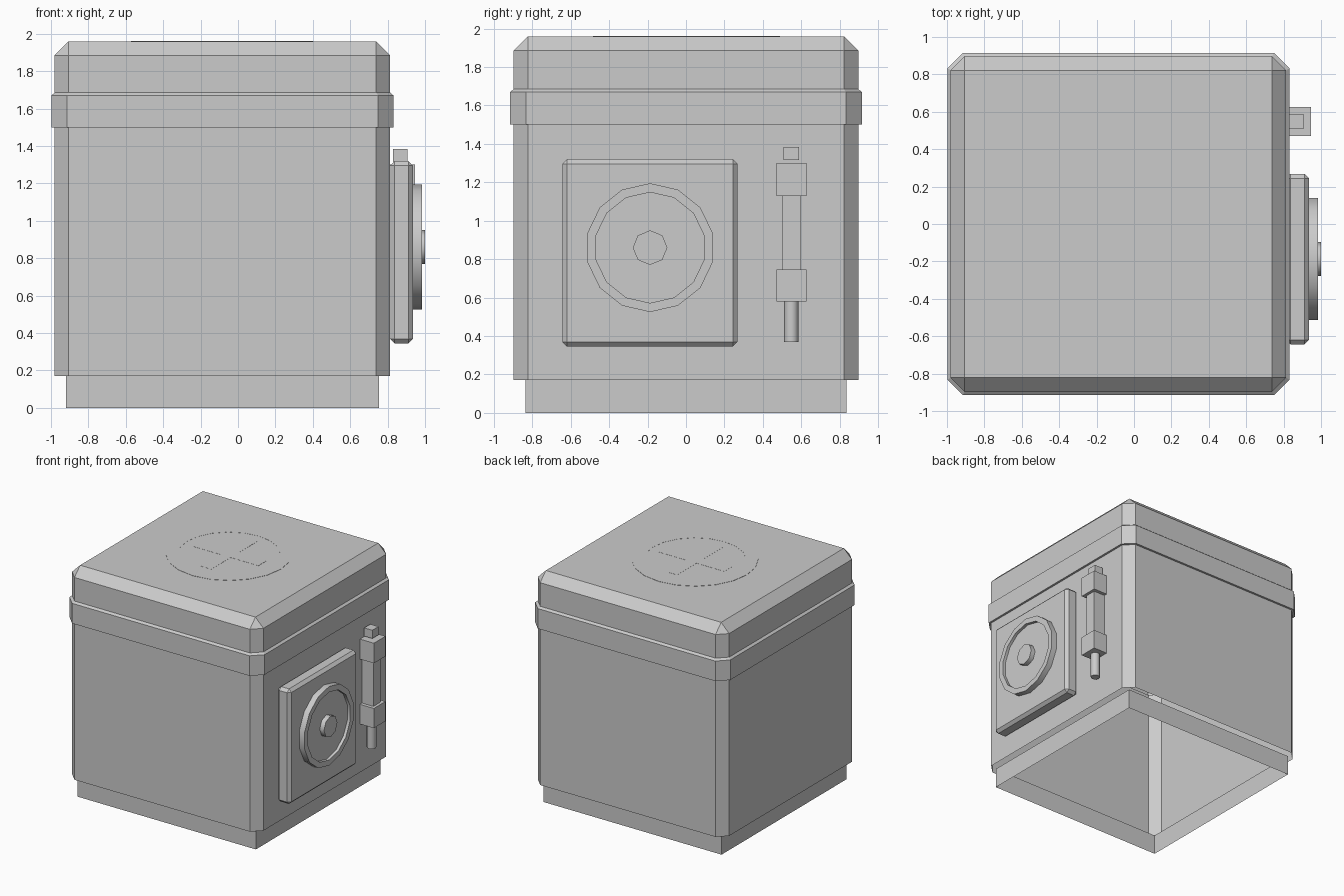
import bpy, bmesh, math
from mathutils import Matrix

if "Cube" in bpy.data.objects:
    bpy.data.objects.remove(bpy.data.objects["Cube"])

CX = -0.083          # centre of the safe body along x
WALL = 0.813         # outer face of the right-hand wall

grey = bpy.data.materials.new("grey_metal")
grey.diffuse_color = (0.6, 0.6, 0.6, 1)
grey.use_nodes = True
grey.node_tree.nodes["Principled BSDF"].inputs["Base Color"].default_value = grey.diffuse_color


def finish(name, bm, smooth=None):
    bmesh.ops.recalc_face_normals(bm, faces=bm.faces)
    me = bpy.data.meshes.new(name)
    bm.to_mesh(me)
    bm.free()
    me.materials.append(grey)
    ob = bpy.data.objects.new(name, me)
    bpy.context.collection.objects.link(ob)
    if smooth:
        bpy.ops.object.select_all(action='DESELECT')
        bpy.context.view_layer.objects.active = ob
        ob.select_set(True)
        bpy.ops.object.shade_smooth_by_angle(angle=math.radians(smooth))
    return ob


def box(name, x, y, z, bevel=0):
    bm = bmesh.new()
    bmesh.ops.create_cube(bm, size=1)
    for v in bm.verts:
        v.co = [r[0] + (c + 0.5) * (r[1] - r[0]) for c, r in zip(v.co, (x, y, z))]
    if bevel:
        bmesh.ops.bevel(bm, geom=bm.edges[:], offset=bevel, segments=1, affect='EDGES')
    return finish(name, bm)


def square_ring(bm, half, chamfer, z):
    """Square outline with cut corners."""
    a, b = half, half - chamfer
    pts = [(a, -b), (a, b), (b, a), (-b, a), (-a, b), (-a, -b), (-b, -a), (b, -a)]
    return [bm.verts.new((CX + x, y, z)) for x, y in pts]


def lathe(name, profile, sides, matrix, smooth):
    """Stack circles (radius, height) along local z and cap the last one."""
    bm = bmesh.new()
    rings = []
    for r, h in profile:
        rings.append([bm.verts.new((r * math.cos(i * math.tau / sides),
                                    r * math.sin(i * math.tau / sides), h))
                      for i in range(sides)])
    bridge(bm, rings)
    bm.faces.new(rings[-1])
    bm.transform(matrix)
    return finish(name, bm, smooth)


def bridge(bm, rings):
    for lo, hi in zip(rings, rings[1:]):
        n = len(lo)
        for i in range(n):
            j = (i + 1) % n
            bm.faces.new((lo[i], lo[j], hi[j], hi[i]))


# Body with raised band and bevelled lid, open underneath
bm = bmesh.new()
rings = [square_ring(bm, *r) for r in (
    (0.897, 0.075, 0.17), (0.897, 0.075, 1.50), (0.915, 0.083, 1.50),
    (0.915, 0.083, 1.67), (0.897, 0.075, 1.685), (0.897, 0.075, 1.885),
    (0.822, 0.0, 1.96))]
bridge(bm, rings)
bm.faces.new(rings[-1])
bmesh.ops.remove_doubles(bm, verts=bm.verts, dist=1e-4)
finish("body", bm)

# Plinth: four thin walls, open above and below
bm = bmesh.new()
corners = [(1, -1), (1, 1), (-1, 1), (-1, -1)]
bridge(bm, [[bm.verts.new((CX + 0.836 * x, 0.836 * y, z)) for x, y in corners]
            for z in (0, 0.17)])
finish("plinth", bm)

# Round emblem and plus sign, laid on the lid as thin plates
lid = Matrix.Translation((CX - 0.003, 0.003, 1.96))
lathe("emblem_ring", [(0.487, 0), (0.487, 0.002), (0.393, 0.002), (0.393, 0.001)], 20, lid, 30)
bm = bmesh.new()
a, b = 0.31, 0.05
plus = [(a, -b), (a, b), (b, b), (b, a), (-b, a), (-b, b),
        (-a, b), (-a, -b), (-b, -b), (-b, -a), (b, -a), (b, -b)]
plus_rings = [[bm.verts.new((x, y, h)) for x, y in plus] for h in (0.001, 0.002)]
bridge(bm, plus_rings)
bm.faces.new(plus_rings[-1])
bm.transform(lid)
finish("emblem_plus", bm)

# Door panel with dial and hub on the right wall
box("door_panel", (WALL, 0.935), (-0.643, 0.268), (0.345, 1.32), 0.024)
face_x = Matrix.Translation((0.935, -0.187, 0.86)) @ Matrix.Rotation(math.pi / 2, 4, 'Y')
lathe("dial", [(0.335, 0), (0.335, 0.05), (0.288, 0.05), (0.288, 0.025)], 14, face_x, 35)
lathe("dial_hub", [(0.09, 0.02), (0.09, 0.065)], 8, face_x, 50)

# Latch: two clamps, bar, tip block and round rod
LY = 0.548
for name, half, top_x, z in (
        ("upper_clamp", 0.078, 0.945, (1.13, 1.30)),
        ("lower_clamp", 0.078, 0.945, (0.58, 0.747)),
        ("latch_bar", 0.049, 0.92, (0.747, 1.13)),
        ("latch_tip", 0.041, 0.905, (1.315, 1.385))):
    box(name, (WALL + 0.015 if half < 0.045 else WALL, top_x), (LY - half, LY + half), z)
rod = Matrix.Translation((0.868, LY, 0.58)) @ Matrix.Rotation(math.pi, 4, 'X')
lathe("latch_rod", [(0.037, 0), (0.037, 0.21)], 12, rod, 35)
